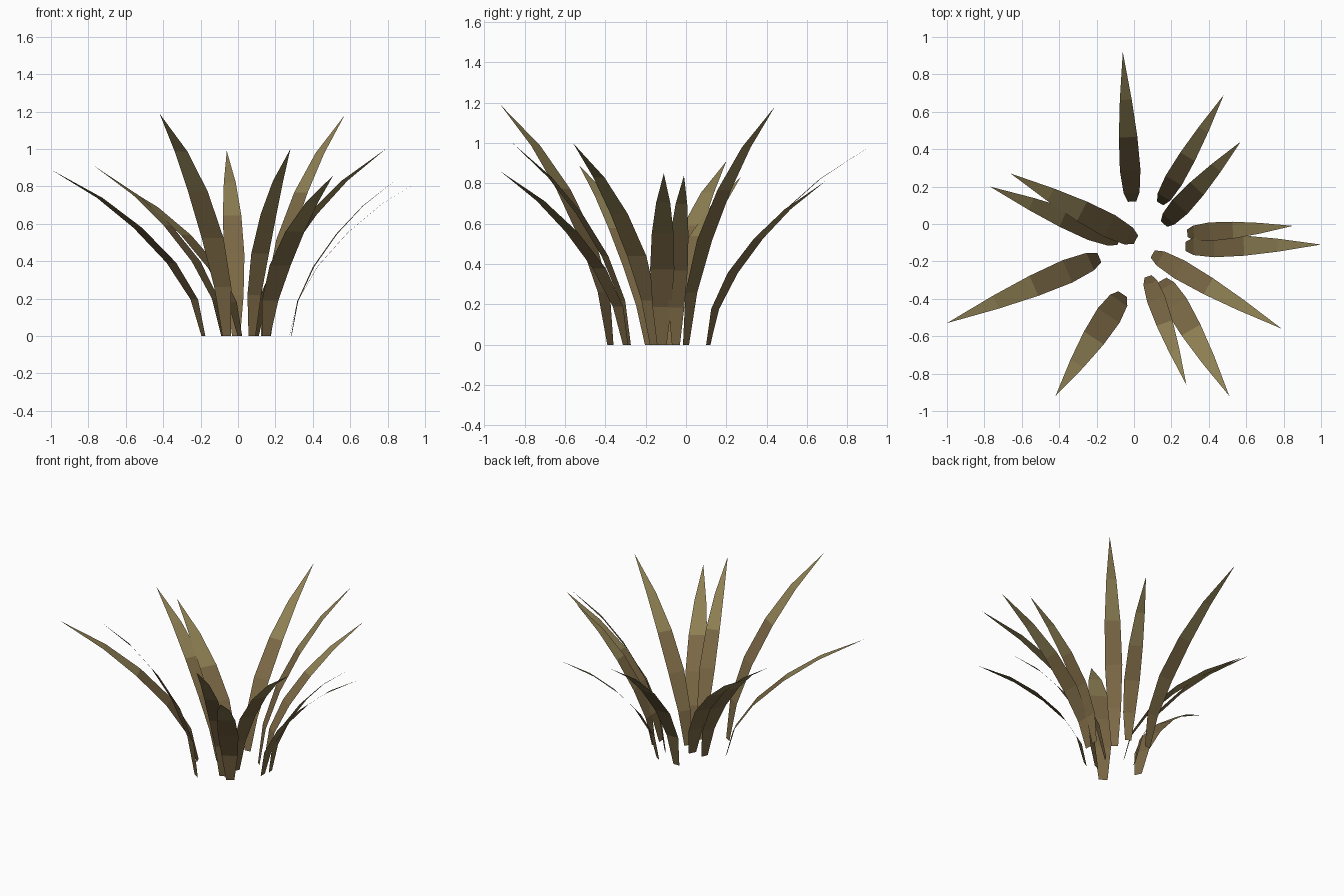
import bpy, bmesh
from mathutils import Vector

if "Cube" in bpy.data.objects:
    bpy.data.objects.remove(bpy.data.objects["Cube"])


def material(name, color):
    m = bpy.data.materials.new(name)
    m.diffuse_color = (*color, 1)
    m.use_nodes = True
    m.node_tree.nodes["Principled BSDF"].inputs["Base Color"].default_value = m.diffuse_color
    return m


BROWN = material("dry_brown", (0.20, 0.14, 0.06))
OLIVE = material("dry_olive", (0.27, 0.215, 0.088))

# Shared blade profile: (outward fraction, height fraction, width fraction)
PROFILE = [(0, 0, 0.40), (0.06, 0.22, 0.78), (0.21, 0.44, 1.0),
           (0.43, 0.65, 0.90), (0.68, 0.83, 0.58)]


def blade(index, base, tip, width):
    """Flat, arching leaf that tapers to a point."""
    base, tip = Vector((*base, 0)), Vector(tip)
    reach = Vector((tip.x - base.x, tip.y - base.y, 0))
    out = reach.normalized()
    side = Vector((-out.y, out.x, 0))
    bm = bmesh.new()
    rows = []
    for r, h, w in PROFILE:
        c = base + reach * r + Vector((0, 0, tip.z * h))
        rows.append([bm.verts.new(c + side * s * width * w / 2) for s in (-1, 1)])
    # Brown lower leaf, olive upper leaf
    for i, (a, b) in enumerate(zip(rows, rows[1:])):
        f = bm.faces.new((a[0], a[1], b[1], b[0]))
        f.material_index = 1 if i > 2 else 0
    bm.faces.new((*rows[-1], bm.verts.new(tip))).material_index = 1
    me = bpy.data.meshes.new(f"grass_blade_{index}")
    bm.to_mesh(me)
    bm.free()
    me.materials.append(BROWN)
    me.materials.append(OLIVE)
    bpy.context.collection.objects.link(bpy.data.objects.new(me.name, me))


# Base point, tip point and greatest width of every leaf
BLADES = [
    ((-0.01, 0.12), (-0.06, 0.92, 0.99), 0.11),
    ((0.14, 0.11), (0.48, 0.69, 0.81), 0.10),
    ((0.16, 0.00), (0.57, 0.44, 1.18), 0.11),
    ((0.285, -0.05), (0.85, -0.01, 0.84), 0.10),
    ((0.275, -0.12), (1.00, -0.11, 0.85), 0.12),
    ((0.10, -0.16), (0.79, -0.56, 1.00), 0.11),
    ((0.15, -0.30), (0.51, -0.92, 0.86), 0.13),
    ((0.075, -0.28), (0.28, -0.86, 1.00), 0.10),
    ((-0.06, -0.375), (-0.42, -0.92, 1.19), 0.14),
    ((-0.185, -0.18), (-1.00, -0.53, 0.89), 0.13),
    ((-0.08, -0.09), (-0.77, 0.20, 0.91), 0.12),
    ((0.01, -0.085), (-0.66, 0.27, 0.83), 0.13),
]
for n, spec in enumerate(BLADES, 1):
    blade(n, *spec)
